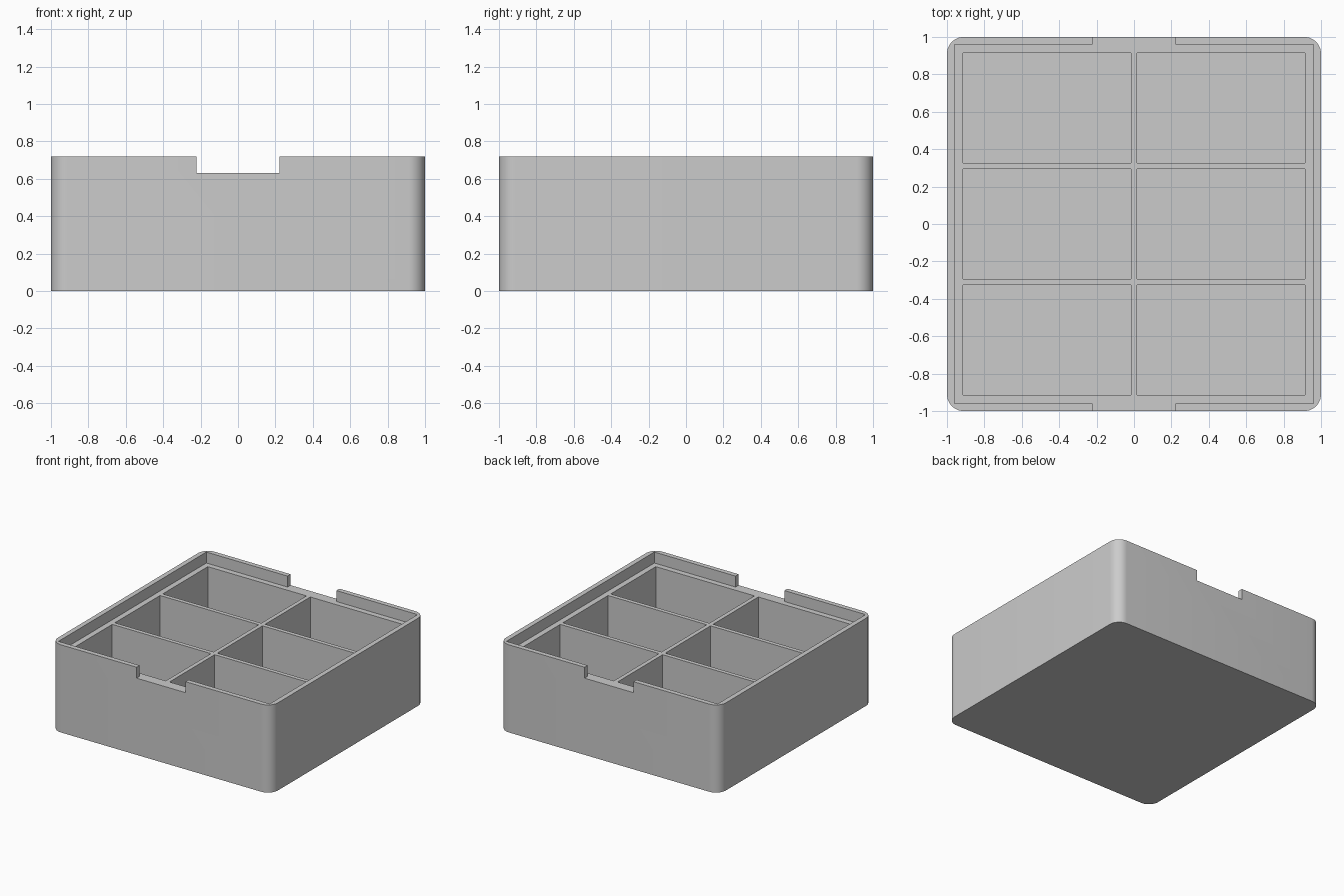
import bpy, bmesh
from math import radians

if "Cube" in bpy.data.objects:
    bpy.data.objects.remove(bpy.data.objects["Cube"], do_unlink=True)

HEIGHT, LEDGE, FLOOR = 0.72, 0.63, 0.04
CORNER = 0.09
RIM = 0.96            # inner half width of the raised rim
INNER = 0.914         # outer limit of the compartments
DIVIDER = 0.034
NOTCH = 0.222         # half width of the rim openings
ABOVE = HEIGHT + 0.2

grey = bpy.data.materials.new("plain grey")
grey.use_nodes = True
grey.diffuse_color = (0.6, 0.6, 0.6, 1)
grey.node_tree.nodes["Principled BSDF"].inputs["Base Color"].default_value = (0.6, 0.6, 0.6, 1)


def prism(name, outline, z0, z1, radius=0):
    """Extrude an outline upwards, optionally rounding its vertical edges."""
    bm = bmesh.new()
    base = bm.faces.new([bm.verts.new((x, y, z0)) for x, y in outline])
    grown = bmesh.ops.extrude_face_region(bm, geom=[base])["geom"]
    top = [v for v in grown if isinstance(v, bmesh.types.BMVert)]
    bmesh.ops.translate(bm, verts=top, vec=(0, 0, z1 - z0))
    if radius:
        upright = [e for e in bm.edges if abs(e.verts[0].co.z - e.verts[1].co.z) > 0.01]
        bmesh.ops.bevel(bm, geom=upright, offset=radius, segments=10,
                        profile=0.5, affect='EDGES')
    bmesh.ops.recalc_face_normals(bm, faces=bm.faces)
    mesh = bpy.data.meshes.new(name)
    bm.to_mesh(mesh)
    bm.free()
    mesh.materials.append(grey)
    obj = bpy.data.objects.new(name, mesh)
    bpy.context.collection.objects.link(obj)
    return obj


def rectangle(x0, x1, y0, y1):
    return [(x0, y0), (x1, y0), (x1, y1), (x0, y1)]


def cut(target, cutter):
    """Subtract the cutter from the target and discard it."""
    mod = target.modifiers.new("cut", 'BOOLEAN')
    mod.operation, mod.solver, mod.object = 'DIFFERENCE', 'EXACT', cutter
    cutter.hide_render = True
    bpy.context.view_layer.objects.active = target
    bpy.ops.object.modifier_apply(modifier=mod.name)
    bpy.data.objects.remove(cutter, do_unlink=True)


# Solid tray body with rounded vertical corners
tray = prism("divided_tray", rectangle(-1, 1, -1, 1), 0, HEIGHT, CORNER)

# Lid recess, with an opening through the rim at front and back
right_half = [(NOTCH, -1.2), (NOTCH, -RIM), (RIM, -RIM),
              (RIM, RIM), (NOTCH, RIM), (NOTCH, 1.2)]
left_half = [(-x, y) for x, y in reversed(right_half)]
cut(tray, prism("recess_cutter", right_half + left_half, LEDGE, ABOVE))

# Two by three compartments
columns, rows = 2, 3
width = (2 * INNER - (columns - 1) * DIVIDER) / columns
depth = (2 * INNER - (rows - 1) * DIVIDER) / rows
for i in range(columns):
    for j in range(rows):
        x = -INNER + i * (width + DIVIDER)
        y = -INNER + j * (depth + DIVIDER)
        cut(tray, prism("compartment_cutter", rectangle(x, x + width, y, y + depth),
                        FLOOR, ABOVE))

# Smooth corners, crisp edges
bpy.ops.object.select_all(action='DESELECT')
tray.select_set(True)
bpy.context.view_layer.objects.active = tray
bpy.ops.object.shade_smooth_by_angle(angle=radians(30))
